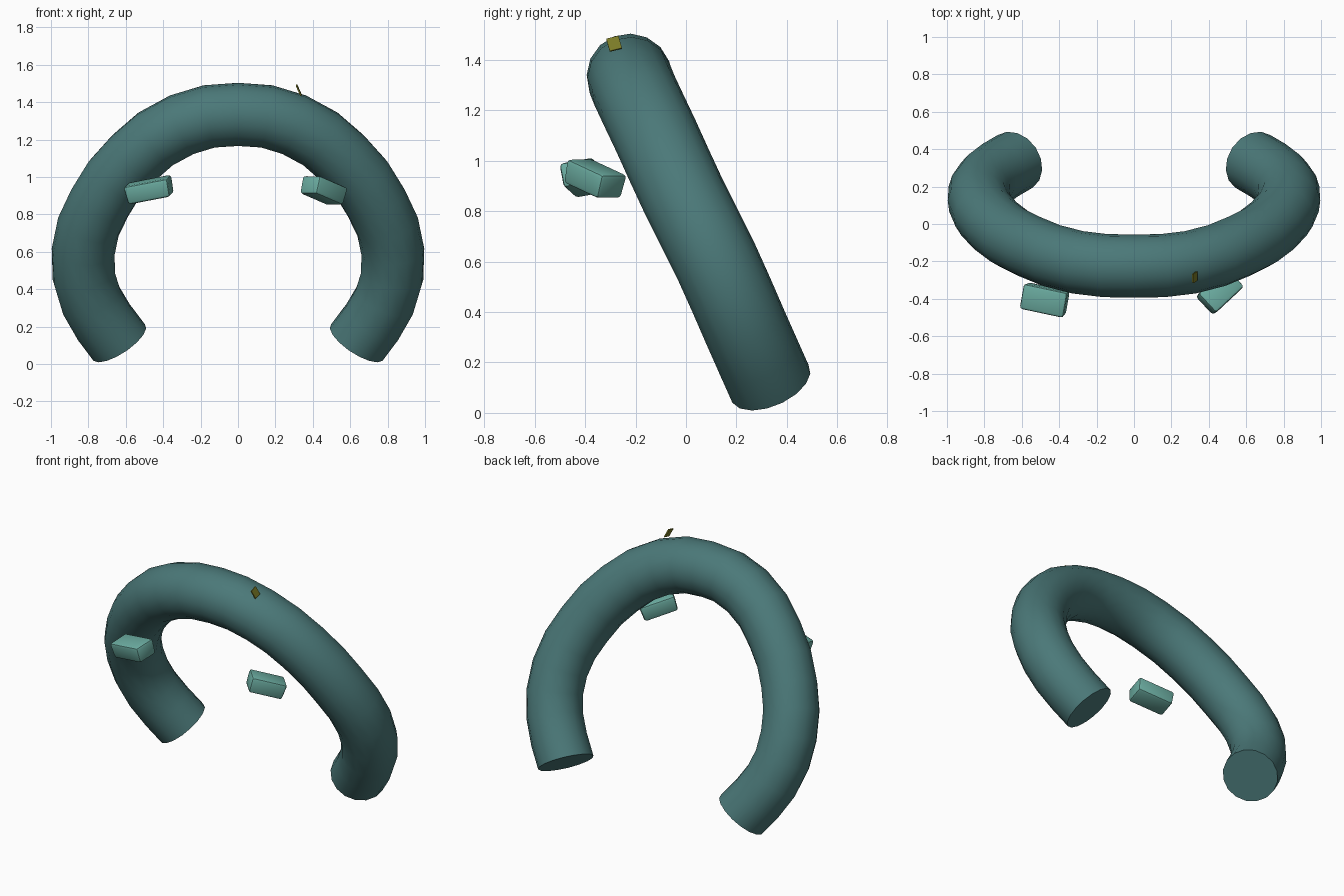
import bpy, bmesh
from math import radians
from mathutils import Vector, Matrix

if "Cube" in bpy.data.objects:
    bpy.data.objects.remove(bpy.data.objects["Cube"])


def paint(obj, name, color):
    mat = bpy.data.materials.new(name)
    mat.diffuse_color = (*color, 1)
    mat.use_nodes = True
    mat.node_tree.nodes["Principled BSDF"].inputs["Base Color"].default_value = mat.diffuse_color
    obj.data.materials.append(mat)


def activate(obj):
    bpy.ops.object.select_all(action='DESELECT')
    obj.select_set(True)
    bpy.context.view_layer.objects.active = obj


def block(name, center, size, long_axis, side_axis, bevel, taper=1.0):
    """Box aligned to two given axes, with bevelled edges."""
    u = Vector(long_axis).normalized()
    w = u.cross(Vector(side_axis)).normalized()
    v = w.cross(u)
    rot = Matrix((u, v, w)).transposed().to_4x4()
    bm = bmesh.new()
    bmesh.ops.create_cube(bm, size=1)
    for p in bm.verts:
        k = taper if p.co.z < 0 else 1.0
        p.co = Vector((p.co.x * size[0] * k, p.co.y * size[1] * k, p.co.z * size[2]))
    if bevel:
        bmesh.ops.bevel(bm, geom=bm.edges[:], offset=bevel, segments=2,
                        profile=0.5, affect='EDGES')
    bm.transform(Matrix.Translation(center) @ rot)
    bmesh.ops.recalc_face_normals(bm, faces=bm.faces[:])
    me = bpy.data.meshes.new(name)
    bm.to_mesh(me)
    bm.free()
    obj = bpy.data.objects.new(name, me)
    bpy.context.collection.objects.link(obj)
    activate(obj)
    bpy.ops.object.shade_smooth_by_angle(angle=radians(40))
    return obj


# Leaning open ring: half path from the crown down to one end, mirrored
half = [(0.30, -0.205, 1.28), (0.56, -0.12, 1.10), (0.74, -0.01, 0.86),
        (0.828, 0.12, 0.60), (0.785, 0.235, 0.34), (0.635, 0.335, 0.115)]
path = [(-x, y, z) for x, y, z in reversed(half)] + [(0, -0.225, 1.335)] + half

curve = bpy.data.curves.new("ring_tube", 'CURVE')
curve.dimensions = '3D'
curve.resolution_u = 2
curve.bevel_depth = 0.169
curve.bevel_resolution = 6
curve.use_fill_caps = True
spline = curve.splines.new('BEZIER')
spline.bezier_points.add(len(path) - 1)
for point, co in zip(spline.bezier_points, path):
    point.co = co
    point.handle_left_type = point.handle_right_type = 'AUTO'
ring = bpy.data.objects.new("ring_tube", curve)
bpy.context.collection.objects.link(ring)
activate(ring)
bpy.ops.object.convert(target='MESH')
ring = bpy.context.object
# Weld the end caps to the tube
bm = bmesh.new()
bm.from_mesh(ring.data)
bmesh.ops.remove_doubles(bm, verts=bm.verts[:], dist=0.0005)
bmesh.ops.recalc_face_normals(bm, faces=bm.faces[:])
bm.to_mesh(ring.data)
bm.free()
bpy.ops.object.shade_smooth_by_angle(angle=radians(45))
paint(ring, "dark_teal", (0.07, 0.19, 0.19))

# Two small rounded blocks in front of the ring
left = block("left_block", (-0.475, -0.405, 0.932), (0.245, 0.14, 0.10),
             (0.235, -0.05, 0.045), (0.05, 0.13, 0.03), 0.016, 0.95)
right = block("right_block", (0.457, -0.362, 0.928), (0.22, 0.14, 0.10),
              (0.15, 0.14, -0.065), (-0.09, 0.10, 0.0), 0.016, 0.95)
for part in (left, right):
    paint(part, part.name + "_teal", (0.15, 0.42, 0.36))

# Thin tag standing on the crown
tag = block("crown_tag", (0.325, -0.285, 1.464), (0.055, 0.05, 0.008),
            (-0.40, -0.25, 0.90), (-0.05, 0.95, 0.25), 0)
paint(tag, "olive", (0.20, 0.20, 0.02))
